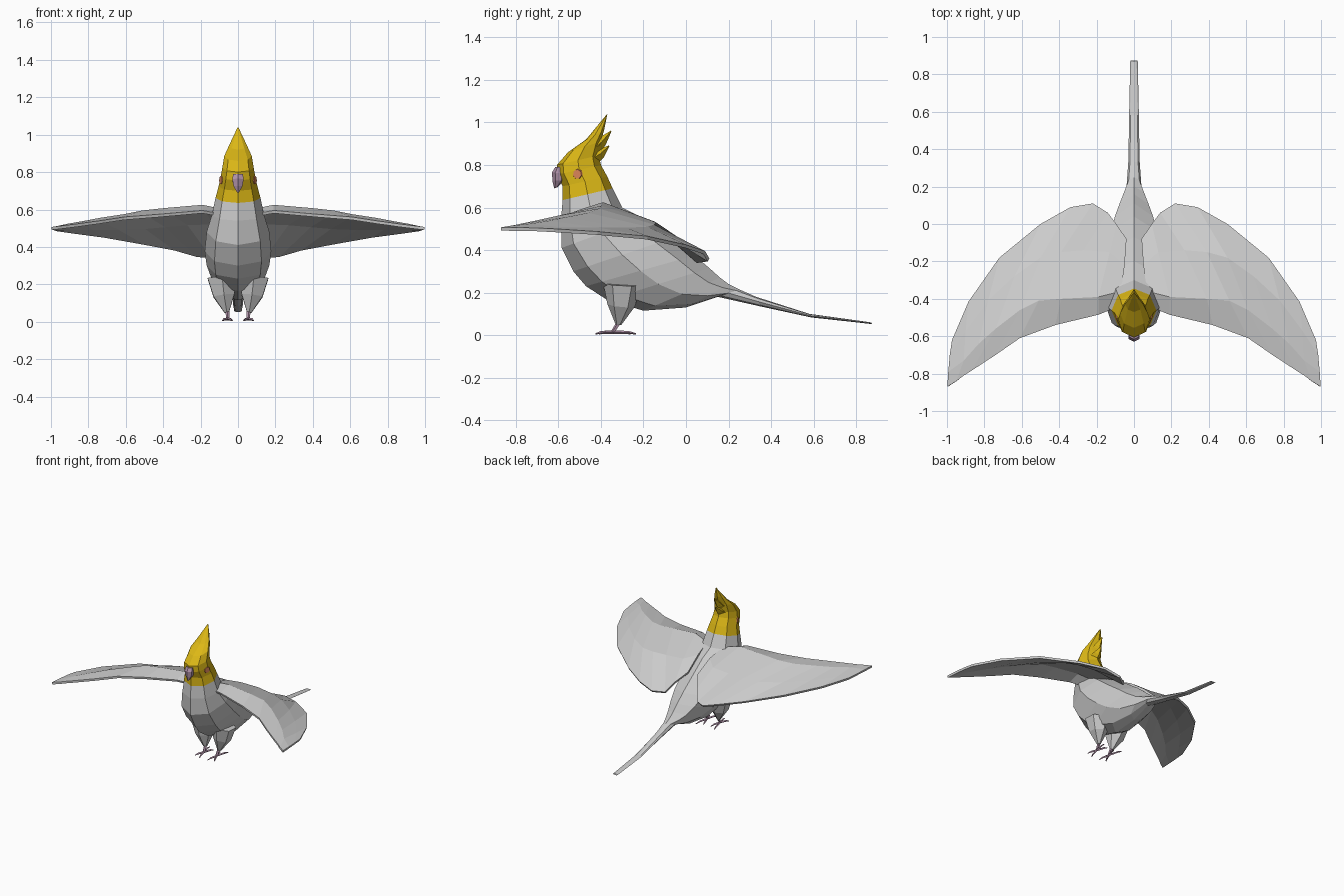
import bpy, bmesh, math
from mathutils import Vector

if "Cube" in bpy.data.objects:
    bpy.data.objects.remove(bpy.data.objects["Cube"])


def material(name, rgb):
    m = bpy.data.materials.new(name)
    m.diffuse_color = (*rgb, 1)
    m.use_nodes = True
    m.node_tree.nodes["Principled BSDF"].inputs["Base Color"].default_value = m.diffuse_color
    return m


GREY = material("feather grey", (0.6, 0.6, 0.6))
YELLOW = material("crest yellow", (0.72, 0.48, 0.008))
PINK = material("beak and foot mauve", (0.44, 0.29, 0.40))
BLUSH = material("cheek blush", (0.70, 0.23, 0.10))


def finish(name, bm, mat):
    bmesh.ops.recalc_face_normals(bm, faces=bm.faces)
    me = bpy.data.meshes.new(name)
    bm.to_mesh(me)
    bm.free()
    me.materials.append(mat)
    ob = bpy.data.objects.new(name, me)
    bpy.context.collection.objects.link(ob)
    return ob


def mirror(ob):
    ob.modifiers.new("mirror", "MIRROR").use_mirror_merge = False
    return ob


def skin_rings(bm, rings):
    n = len(rings[0])
    for a, b in zip(rings, rings[1:]):
        for i in range(n):
            j = (i + 1) % n
            bm.faces.new((a[i], a[j], b[j], b[i]))
    bm.faces.new(rings[0])
    bm.faces.new(rings[-1])


def loft(name, sections, mat, sides=8):
    """Sections: front y, z, back y, z, half width."""
    bm = bmesh.new()
    rings = []
    for fy, fz, by, bz, w in sections:
        ring = []
        for k in range(sides):
            a = math.tau * k / sides
            t = 0.5 + 0.5 * math.cos(a)
            ring.append(bm.verts.new((w * math.sin(a), by + (fy - by) * t, bz + (fz - bz) * t)))
        rings.append(ring)
    skin_rings(bm, rings)
    return finish(name, bm, mat)


def limb(name, path, mat, sides=5, flat=1.0):
    """Tapered tube through points (x, y, z, radius)."""
    bm = bmesh.new()
    rings = []
    pts = [Vector(p[:3]) for p in path]
    for i, p in enumerate(pts):
        d = (pts[min(i + 1, len(pts) - 1)] - pts[max(i - 1, 0)]).normalized()
        u = d.cross(Vector((1, 0, 0))).normalized()
        v = d.cross(u)
        r = path[i][3]
        rings.append([bm.verts.new(p + r * (u * math.cos(math.tau * k / sides)
                                            + v * flat * math.sin(math.tau * k / sides)))
                      for k in range(sides)])
    skin_rings(bm, rings)
    return finish(name, bm, mat)


# Body running from the neck into the long tail
loft("body", [
    (-.58, .635, -.345, .69, .12),
    (-.588, .54, -.30, .60, .14),
    (-.585, .41, -.20, .55, .168),
    (-.53, .30, -.07, .455, .178),
    (-.47, .23, .04, .375, .168),
    (-.37, .165, .11, .315, .145),
    (-.20, .115, .16, .27, .11),
    (0, .13, .20, .24, .075),
    (.15, .18, .25, .215, .04),
    (.35, .135, .33, .18, .03),
    (.59, .083, .58, .10, .026),
    (.875, .052, .87, .06, .02)], GREY)

# Head tapering into the tall crest feather
head = loft("head", [
    (-.58, .635, -.345, .69, .12),
    (-.58, .70, -.37, .745, .104),
    (-.605, .755, -.40, .80, .092),
    (-.607, .80, -.41, .845, .084),
    (-.555, .86, -.40, .91, .074),
    (-.47, .92, -.385, .965, .048),
    (-.375, 1.035, -.37, 1.04, .003)], YELLOW)

# Smaller crest feathers behind the main one
for i, (by, bz, ty, tz) in enumerate([(-.44, .87, -.352, .96), (-.44, .83, -.362, .89),
                                      (-.43, .88, -.375, .925)]):
    limb(f"crest_feather_{i + 1}", [(0, by, bz, .035), (0, (by + ty) / 2, (bz + tz) / 2 - .006, .024),
                                    (0, ty, tz, .002)], YELLOW, 4, 1.3)

# Hooked beak
loft("beak", [
    (-.615, .79, -.57, .79, .03),
    (-.63, .765, -.57, .76, .035),
    (-.628, .725, -.57, .73, .028),
    (-.62, .69, -.605, .695, .006)], PINK, 6)

# Cheek patches lying on the head surface
bpy.context.view_layer.update()
hit, loc, nor, _ = head.ray_cast(Vector((1, -.51, .757)), Vector((-1, 0, 0)))
bm = bmesh.new()
bmesh.ops.create_cone(bm, cap_ends=True, segments=7, radius1=.026, radius2=.022, depth=.008)
bm.transform(nor.to_track_quat("Z", "Y").to_matrix().to_4x4())
bmesh.ops.translate(bm, verts=bm.verts, vec=loc)
mirror(finish("cheek_patch", bm, BLUSH))

# Wing stations from root to tip: leading edge, ridge, middle, trailing edge
stations = [
    [(.08, -.44, .575), (.07, -.36, .60), (.05, -.22, .56), (.04, -.08, .48)],
    [(.19, -.485, .595), (.19, -.39, .625), (.13, -.15, .535), (.095, 0, .42)],
    [(.42, -.54, .575), (.39, -.40, .608), (.27, -.14, .53), (.14, .06, .352)],
    [(.61, -.61, .56), (.51, -.41, .595), (.39, -.15, .52), (.22, .11, .36)],
    [(.74, -.70, .54), (.61, -.46, .575), (.50, -.18, .51), (.34, .09, .395)],
    [(.87, -.785, .522), (.74, -.56, .555), (.64, -.28, .505), (.50, 0, .425)],
    [(.91, -.81, .517), (.83, -.64, .538), (.78, -.41, .505), (.72, -.18, .465)],
    [(.95, -.84, .512), (.91, -.73, .524), (.90, -.57, .505), (.885, -.415, .487)],
    [(.998, -.87, .507), (.993, -.79, .506), (.985, -.70, .504), (.973, -.62, .5)]]
bm = bmesh.new()
grid = [[bm.verts.new(p) for p in s] for s in stations]
for a, b in zip(grid, grid[1:]):
    for i in range(3):
        bm.faces.new((a[i], b[i], b[i + 1], a[i + 1]))
wing = finish("wing", bm, GREY)
if wing.data.polygons[0].normal.z < 0:
    wing.data.flip_normals()
shell = wing.modifiers.new("thickness", "SOLIDIFY")
shell.thickness = .016
shell.offset = -1
mirror(wing)

# Feathered thighs
mirror(limb("thigh", [(.085, -.30, .24, .09), (.075, -.305, .14, .065), (.06, -.318, .05, .014)], GREY, 6))

# Shanks and toes, two forward and two back
mirror(limb("shank", [(.057, -.315, .06, .011), (.055, -.345, .013, .009)], PINK))
for i, (tx, ty) in enumerate([(.035, -.425), (.085, -.41), (.03, -.26), (.08, -.235)]):
    mirror(limb(f"toe_{i + 1}", [(.055, -.345, .014, .008),
                                 ((.055 + tx * 2) / 3, (-.345 + ty * 2) / 3, .013, .007),
                                 (tx, ty, .006, .003)], PINK, 4))
